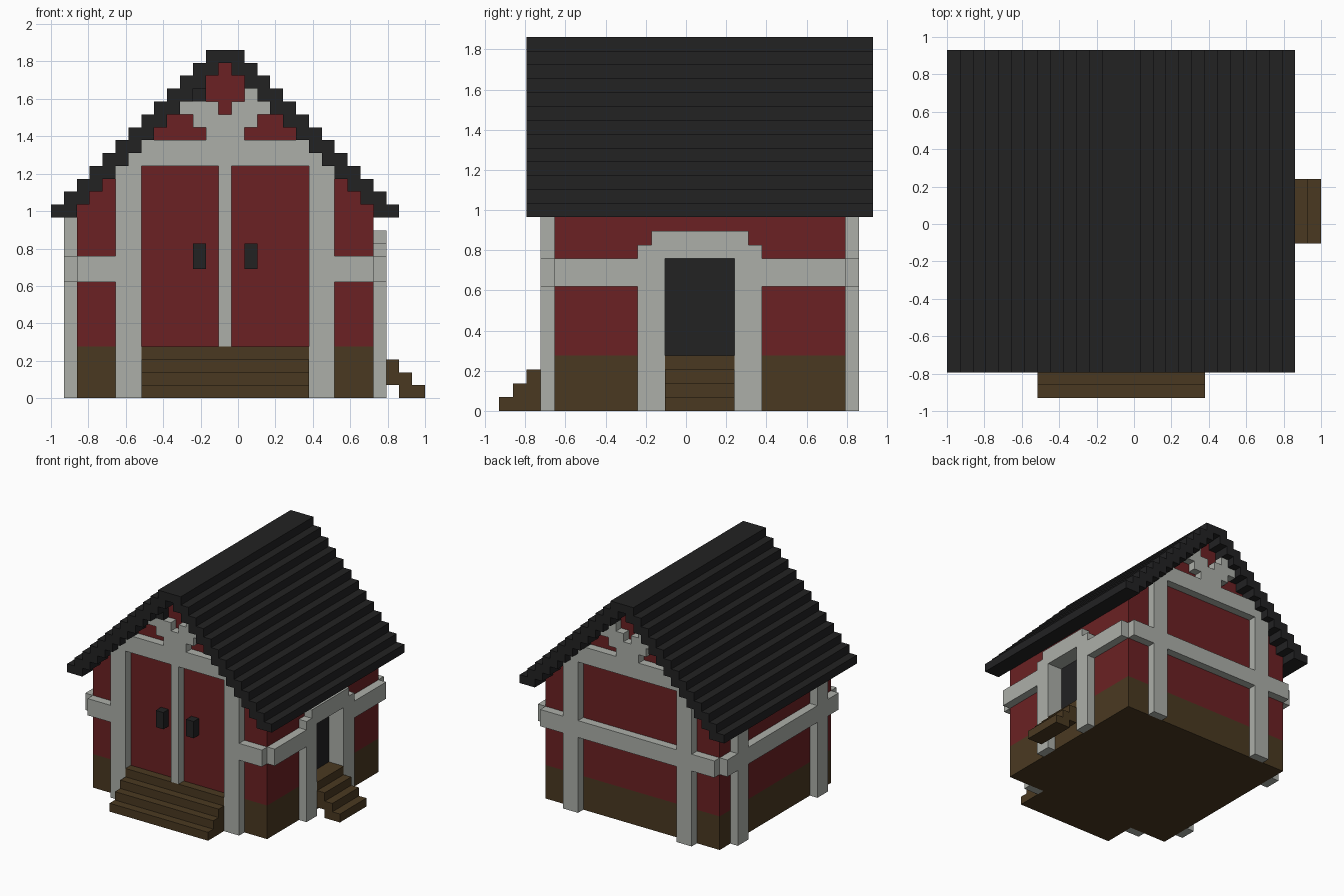
import bpy
import bmesh

if "Cube" in bpy.data.objects:
    bpy.data.objects.remove(bpy.data.objects["Cube"], do_unlink=True)

# Everything sits on a block grid: 29 x 27 x 27 cells
U = 2 / 29


def pos(i, j, k):
    return (i * U - 1, (j - 13.5) * U, k * U)


def material(name, rgb):
    m = bpy.data.materials.new(name)
    m.use_nodes = True
    m.diffuse_color = (*rgb, 1)
    bsdf = next(n for n in m.node_tree.nodes if n.type == 'BSDF_PRINCIPLED')
    bsdf.inputs["Base Color"].default_value = (*rgb, 1)
    bsdf.inputs["Roughness"].default_value = 0.9
    return m


RED = material("barn red", (0.147, 0.0152, 0.0168))
GREY = material("pale grey trim", (0.413, 0.429, 0.397))
DARK = material("charcoal", (0.0159, 0.0159, 0.0165))
BROWN = material("brown timber", (0.0685, 0.0409, 0.0152))


def make_object(name, bm, mat):
    bmesh.ops.recalc_face_normals(bm, faces=bm.faces)
    me = bpy.data.meshes.new(name)
    bm.to_mesh(me)
    bm.free()
    me.materials.append(mat)
    ob = bpy.data.objects.new(name, me)
    bpy.context.collection.objects.link(ob)
    return ob


def add_prism(bm, profile, j0, j1):
    """Extrude an (i, k) outline along y from j0 to j1."""
    face = bm.faces.new([bm.verts.new(pos(i, j0, k)) for i, k in profile])
    new = bmesh.ops.extrude_face_region(bm, geom=[face], use_keep_orig=True)
    verts = [g for g in new["geom"] if isinstance(g, bmesh.types.BMVert)]
    bmesh.ops.translate(bm, verts=verts, vec=(0, (j1 - j0) * U, 0))


def prisms(name, mat, parts):
    bm = bmesh.new()
    for profile, j0, j1 in parts:
        add_prism(bm, profile, j0, j1)
    return make_object(name, bm, mat)


def boxes(name, mat, cells):
    """Boxes given as (i0, i1, j0, j1, k0, k1)."""
    return prisms(name, mat, [([(a, e), (b, e), (b, f), (a, f)], c, d)
                              for a, b, c, d, e, f in cells])


def mirror(points):
    return [(27 - i, k) for i, k in points]


# Stepped slopes shared by the roof and the gable walls
inner = [(39 - k, k + s) for k in range(14, 26) for s in (0, 1)]
outer = [(41 - k, k + s) for k in range(14, 27) for s in (0, 1)]

# Roof
prisms("roof", DARK, [(outer + mirror(outer)[::-1] + mirror(inner) + inner[::-1], 2, 27)])

# Base and red walls, notched where the side doorway is recessed
boxes("base", BROWN, [(2, 25, 4, 25, 0, 4)])
slope = inner[1:] + mirror(inner)[::-1][:-1]
wall = [(2, 4), (25, 4)] + slope
notched = [(2, 4), (24, 4), (24, 12), (25, 12)] + slope
prisms("walls", RED, [(wall, 4, 10), (notched, 10, 19), (wall, 19, 25)])

# Gable trim: posts, tie beam and stepped ornament, as (i0, i1, k0, k1)
gable = [(5, 7, 0, 18), (20, 22, 0, 18), (6, 21, 18, 19), (7, 20, 19, 20),
         (12, 15, 20, 21), (11, 16, 21, 22), (10, 13, 22, 23), (14, 17, 22, 23),
         (15, 16, 23, 24), (2, 5, 9, 11), (22, 25, 9, 11)]
front = gable + [(13, 14, 4, 18)]
back = gable + [(7, 20, 9, 11), (11, 12, 23, 24)]
for name, rects, j in (("front_trim", front, 3), ("back_trim", back, 25)):
    boxes(name, GREY, [(a, b, j, j + 1, c, d) for a, b, c, d in rects])
boxes("gable_peg", DARK, [(11, 12, 3, 4, 23, 24)])

# Plain side trim, as (j0, j1, k0, k1)
plain = [(6, 8, 0, 14), (21, 23, 0, 14), (4, 6, 9, 11), (8, 21, 9, 11), (23, 25, 9, 11)]
boxes("plain_side_trim", GREY, [(1, 2, *r) for r in plain])

# Door side trim with stepped arch and deep door lining
arch = [(10, 12, 0, 11), (17, 19, 0, 11), (10, 19, 11, 12), (11, 18, 12, 13),
        (4, 10, 9, 11), (19, 25, 9, 11)]
lining = [(10, 12, 4, 11), (17, 19, 4, 11), (10, 19, 11, 12)]
boxes("door_side_trim", GREY, [(25, 26, *r) for r in arch])
boxes("side_door_lining", GREY, [(24, 25, *r) for r in lining])
boxes("side_door", DARK, [(23.9, 24.05, 12, 17, 4, 11)])

# Open side stairs and solid front stairs
boxes("side_steps", BROWN, [(25, 26, 12, 17, 3, 4)]
      + [(27 - k, 29 - k, 12, 17, k, k + 1) for k in range(3)])
boxes("front_steps", BROWN, [(7, 20, k, 4, k, k + 1) for k in range(4)])

# Front door handles
boxes("door_handles", DARK, [(i, i + 1, 3, 4, 10, 12) for i in (11, 15)])
